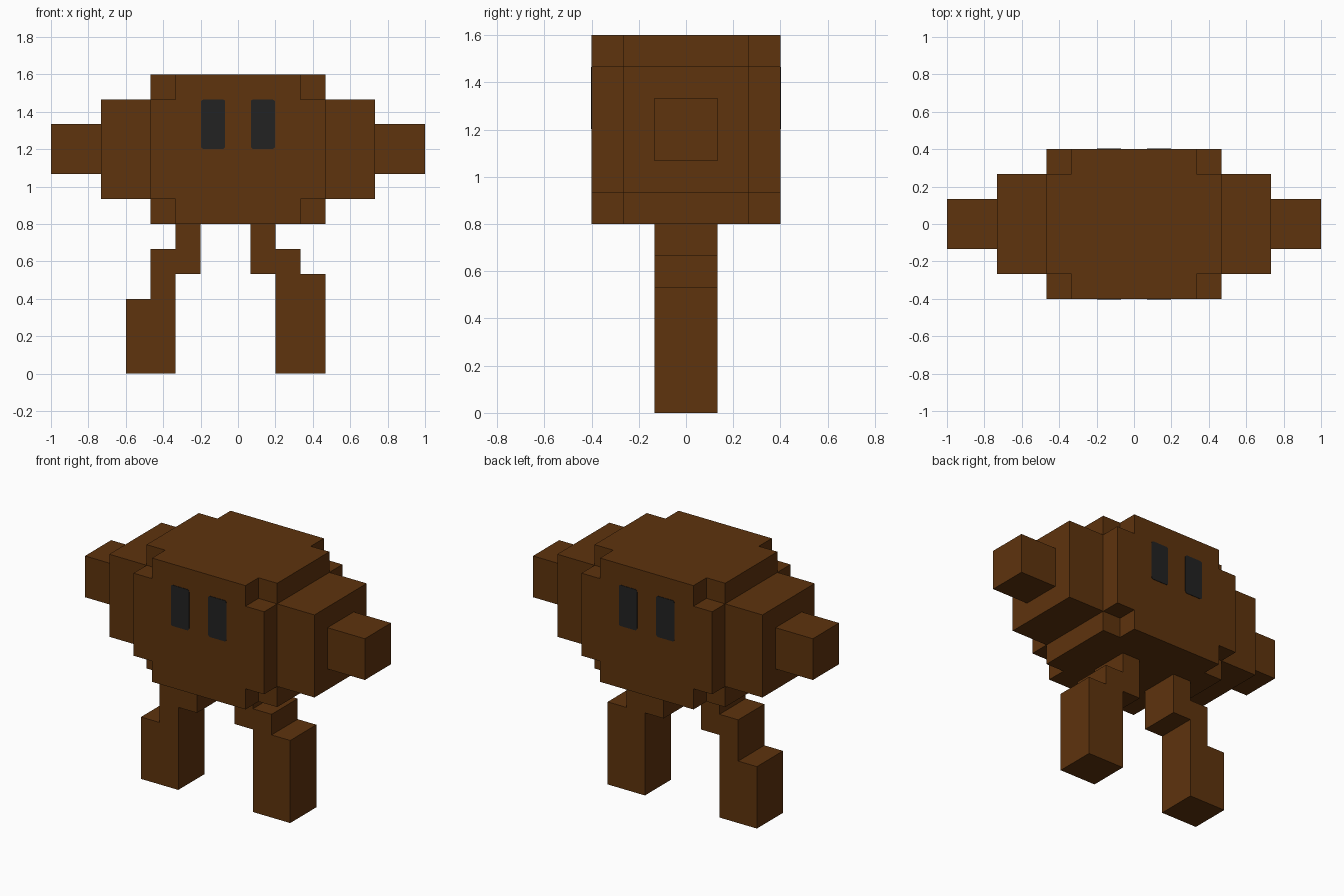
import bpy, bmesh, math
from mathutils import Vector

if "Cube" in bpy.data.objects:
    bpy.data.objects.remove(bpy.data.objects["Cube"])

U = 2 / 15  # one block


def material(name, rgb):
    m = bpy.data.materials.new(name)
    m.diffuse_color = (*rgb, 1)
    m.use_nodes = True
    m.node_tree.nodes["Principled BSDF"].inputs["Base Color"].default_value = m.diffuse_color
    return m


BROWN = material("brown", (0.112, 0.033, 0.004))
BLACK = material("near black", (0.016, 0.016, 0.016))


def finish(name, bm, mat):
    bmesh.ops.recalc_face_normals(bm, faces=bm.faces)
    me = bpy.data.meshes.new(name)
    bm.to_mesh(me)
    bm.free()
    me.materials.append(mat)
    ob = bpy.data.objects.new(name, me)
    bpy.context.collection.objects.link(ob)
    return ob


def box(name, lo, hi, mat):
    bm = bmesh.new()
    bmesh.ops.create_cube(bm, size=1)
    lo, hi = Vector(lo) * U, Vector(hi) * U
    for v in bm.verts:
        v.co = Vector([(lo[i] + hi[i]) / 2 + v.co[i] * (hi[i] - lo[i]) for i in range(3)])
    return finish(name, bm, mat)


def extrude_outline(name, outline, y0, y1, mat):
    """Extrude an (x, z) outline along y."""
    bm = bmesh.new()
    face = bm.faces.new([bm.verts.new((x, y0, z)) for x, z in outline])
    new = bmesh.ops.extrude_face_region(bm, geom=[face], use_keep_orig=True)["geom"]
    bmesh.ops.translate(bm, vec=(0, y1 - y0, 0),
                        verts=[g for g in new if isinstance(g, bmesh.types.BMVert)])
    return finish(name, bm, mat)


def notched_box(name, cuts, mat):
    """Box split 3x3x3 along the given planes, without its eight corner cells."""
    cells = {(i, j, k) for i in range(3) for j in range(3) for k in range(3)
             if not (i != 1 and j != 1 and k != 1)}
    bm = bmesh.new()
    for cell in cells:
        for axis in range(3):
            for side in (0, 1):
                near = list(cell)
                near[axis] += 2 * side - 1
                if tuple(near) in cells:
                    continue
                a, b = (axis + 1) % 3, (axis + 2) % 3
                quad = []
                for da, db in ((0, 0), (1, 0), (1, 1), (0, 1)):
                    p = list(cell)
                    p[axis] += side
                    p[a] += da
                    p[b] += db
                    quad.append(bm.verts.new([cuts[n][p[n]] * U for n in range(3)]))
                bm.faces.new(quad if side else quad[::-1])
    bmesh.ops.remove_doubles(bm, verts=bm.verts, dist=1e-4)
    return finish(name, bm, mat)


# Body with its corners knocked out
notched_box("body", ((-3.5, -2.5, 2.5, 3.5), (-3, -2, 2, 3), (6, 7, 11, 12)), BROWN)

# Stepped arms
for side, s in (("left", -1), ("right", 1)):
    for part, x0, x1, half in (("shoulder", 3.5, 5.5, 2), ("hand", 5.5, 7.5, 1)):
        xa, xb = sorted((s * x0, s * x1))
        box(f"{side}_{part}", (xa, -half, 9 - half), (xb, half, 9 + half), BROWN)

# Stepped legs, each with its own outline
legs = {
    "left_leg": [(-4.5, 0), (-2.5, 0), (-2.5, 4), (-1.5, 4), (-1.5, 6),
                 (-2.5, 6), (-2.5, 5), (-3.5, 5), (-3.5, 3), (-4.5, 3)],
    "right_leg": [(1.5, 0), (3.5, 0), (3.5, 4), (2.5, 4), (2.5, 5),
                  (1.5, 5), (1.5, 6), (0.5, 6), (0.5, 4), (1.5, 4)],
}
for name, pts in legs.items():
    extrude_outline(name, [(x * U, z * U) for x, z in pts], -U, U, BROWN)


def rounded_rect(cx, cz, w, h, r, steps=3):
    pts = []
    for q, (sx, sz) in enumerate(((1, 1), (-1, 1), (-1, -1), (1, -1))):
        for i in range(steps + 1):
            a = math.pi / 2 * (q + i / steps)
            pts.append((cx + sx * (w / 2 - r) + r * math.cos(a),
                        cz + sz * (h / 2 - r) + r * math.sin(a)))
    return pts


# Eye plates on the front and the back
for face, f in (("front", -1), ("back", 1)):
    for side, s in (("left", -1), ("right", 1)):
        extrude_outline(f"{face}_{side}_eye", rounded_rect(s * U, 10 * U, 0.13, 0.264, 0.014),
                        f * 0.398, f * 0.403, BLACK)
